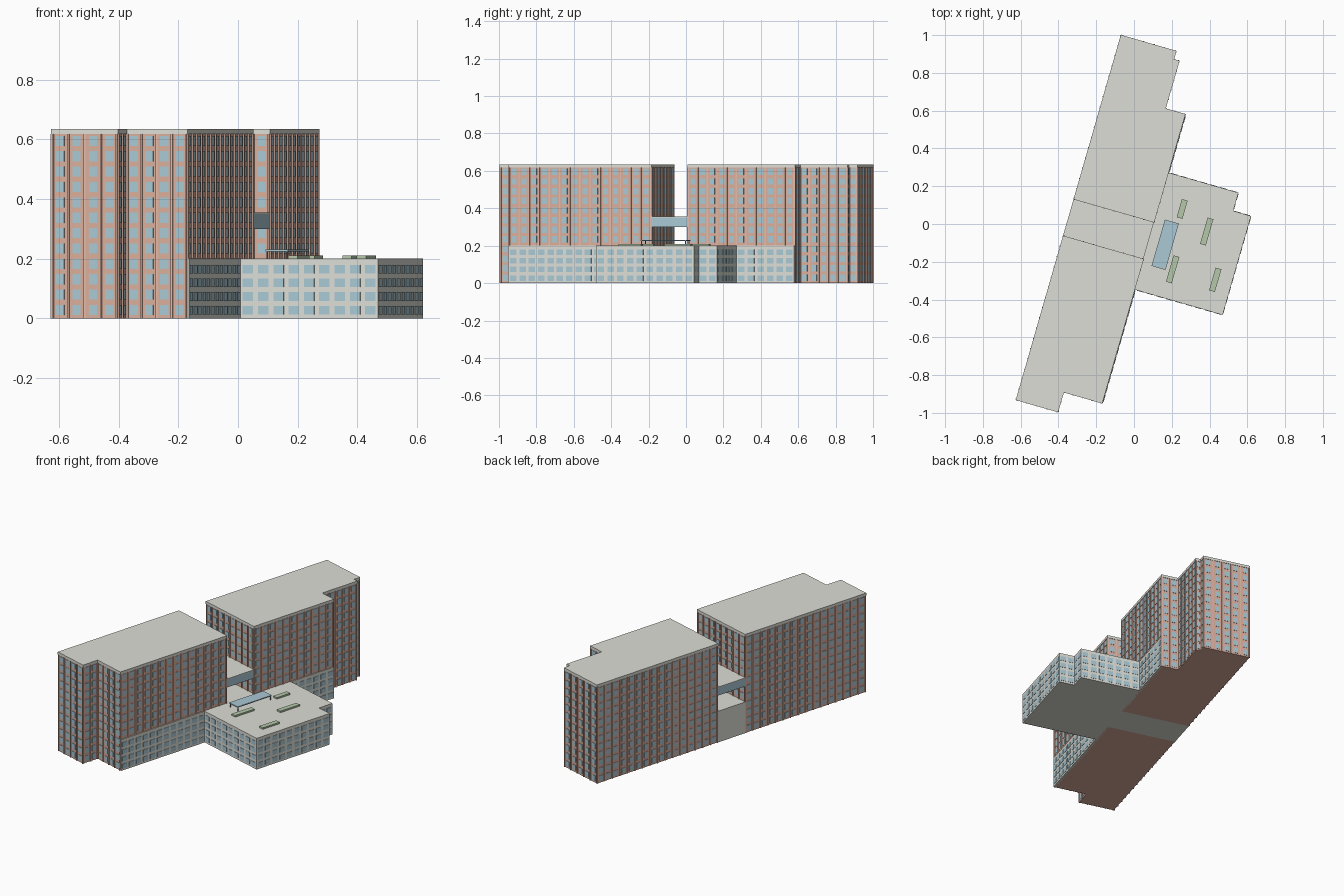
import bpy, bmesh, math
from mathutils import Matrix, Vector

if "Cube" in bpy.data.objects:
    bpy.data.objects.remove(bpy.data.objects["Cube"])

# The whole complex is laid out on its own axes, then turned about z
TURN = Matrix.Rotation(math.radians(-16.05), 4, 'Z')


def material(name, rgb):
    m = bpy.data.materials.new(name)
    m.diffuse_color = (*rgb, 1)
    m.use_nodes = True
    m.node_tree.nodes["Principled BSDF"].inputs["Base Color"].default_value = m.diffuse_color
    return m


BRICK = material("terracotta", (0.70, 0.42, 0.33))
FIN = material("light_terracotta", (0.76, 0.50, 0.41))
GLASS = material("blue_glass", (0.40, 0.58, 0.66))
PALE = material("pale_concrete", (0.73, 0.73, 0.68))
GREEN = material("planting", (0.46, 0.58, 0.40))
DARK = material("dark_metal", (0.25, 0.28, 0.29))


def finish(bm, name, mat):
    bmesh.ops.transform(bm, matrix=TURN, verts=bm.verts)
    bmesh.ops.recalc_face_normals(bm, faces=bm.faces)
    me = bpy.data.meshes.new(name)
    bm.to_mesh(me)
    bm.free()
    me.materials.append(mat)
    ob = bpy.data.objects.new(name, me)
    bpy.context.collection.objects.link(ob)
    return ob


def prism(name, pts, z0, z1, mat):
    bm = bmesh.new()
    face = bm.faces.new([bm.verts.new((x, y, z0)) for x, y in pts])
    ext = bmesh.ops.extrude_face_region(bm, geom=[face], use_keep_orig=True)
    top = [g for g in ext["geom"] if isinstance(g, bmesh.types.BMVert)]
    bmesh.ops.translate(bm, verts=top, vec=(0, 0, z1 - z0))
    return finish(bm, name, mat)


def add_box(bm, centre, size, angle=0.0):
    mat = (Matrix.Translation(centre) @ Matrix.Rotation(angle, 4, 'Z')
           @ Matrix.Diagonal((*size, 1)))
    bmesh.ops.create_cube(bm, size=1, matrix=mat)


def box(name, centre, size, mat):
    bm = bmesh.new()
    add_box(bm, centre, size)
    return finish(bm, name, mat)


def grow(pts, d):
    # Offsets a right-angled counterclockwise outline outward
    out = []
    for i, p in enumerate(pts):
        p, a, b = Vector(p), Vector(pts[i - 1]), Vector(pts[(i + 1) % len(pts)])
        e1, e2 = (p - a).normalized(), (b - p).normalized()
        out.append(p + d * (Vector((e1.y, -e1.x)) + Vector((e2.y, -e2.x))))
    return out


def facade(name, pts, edges, rows, bay, win_w, win_h, fin_top=0):
    glass, fins = bmesh.new(), bmesh.new()
    for i in edges:
        p, q = Vector(pts[i]), Vector(pts[(i + 1) % len(pts)])
        d = q - p
        length = d.length
        d.normalize()
        n = Vector((d.y, -d.x))
        ang = math.atan2(d.y, d.x)
        count = max(1, round(length / bay))
        step = length / count
        for c in range(count):
            at = p + d * step * (c + 0.5)
            for z in rows:
                add_box(glass, (at.x, at.y, z), (min(win_w, step * .7), 0.004, win_h), ang)
        if fin_top:
            for c in range(count + 1):
                t = min(max(step * c, 0.003), length - 0.003)
                at = p + d * t + n * 0.001
                add_box(fins, (at.x, at.y, fin_top / 2), (0.006, 0.008, fin_top), ang)
    finish(glass, name + "_windows", GLASS)
    if fin_top:
        finish(fins, name + "_fins", FIN)
    else:
        fins.free()


# Two tall slabs with stepped ends
south = [(-.341, -1.066), (-.113, -1.066), (-.113, -.957),
         (.098, -.957), (.098, -.166), (-.341, -.166)]
north = [(-.341, .04), (.098, .04), (.098, .632), (-.01, .632),
         (-.01, .894), (-.04, .894), (-.04, .94), (-.341, .94)]
tower_rows = [0.028 + 0.0515 * i for i in range(12)]
for name, pts in (("south_tower", south), ("north_tower", north)):
    prism(name + "_walls", pts, 0, 0.617, BRICK)
    prism(name + "_roof", grow(pts, 0.003), 0.617, 0.634, PALE)
    facade(name, pts, range(len(pts)), tower_rows, 0.055, 0.028, 0.034, 0.617)

# Low podium: front block, link in the gap and thin skirts along both towers
podium = [(.09, -.957), (.104, -.957), (.104, -.333), (.584, -.333),
          (.584, .212), (.486, .212), (.486, .312), (.104, .312),
          (.104, .632), (.09, .632), (.09, .04), (-.343, .04),
          (-.343, -.166), (.09, -.166)]
prism("podium", podium, 0, 0.2, PALE)
facade("podium", podium, range(1, 8), [0.027 + 0.046 * i for i in range(4)],
       0.053, 0.036, 0.029)

# Bridge between the towers
box("bridge", (-.1225, -.063, .325), (.441, .206, .05), GLASS)
box("bridge_roof", (-.1225, -.063, .3525), (.443, .206, .005), PALE)

# Roof terrace canopy on posts
box("canopy", (.189, -.06, .227), (.077, .255, .006), GLASS)
posts = bmesh.new()
for sx in (-1, 1):
    for sy in (-1, 1):
        add_box(posts, (.189 + sx * .035, -.06 + sy * .122, .212), (.004, .004, .026))
finish(posts, "canopy_posts", DARK)

# Roof planters
for i, (x, y, l) in enumerate([(.223, .147, .10), (.381, .068, .145),
                               (.263, -.174, .145), (.495, -.165, .125)]):
    box(f"planter_{i + 1}", (x, y, .204), (.032, l, .012), GREEN)
